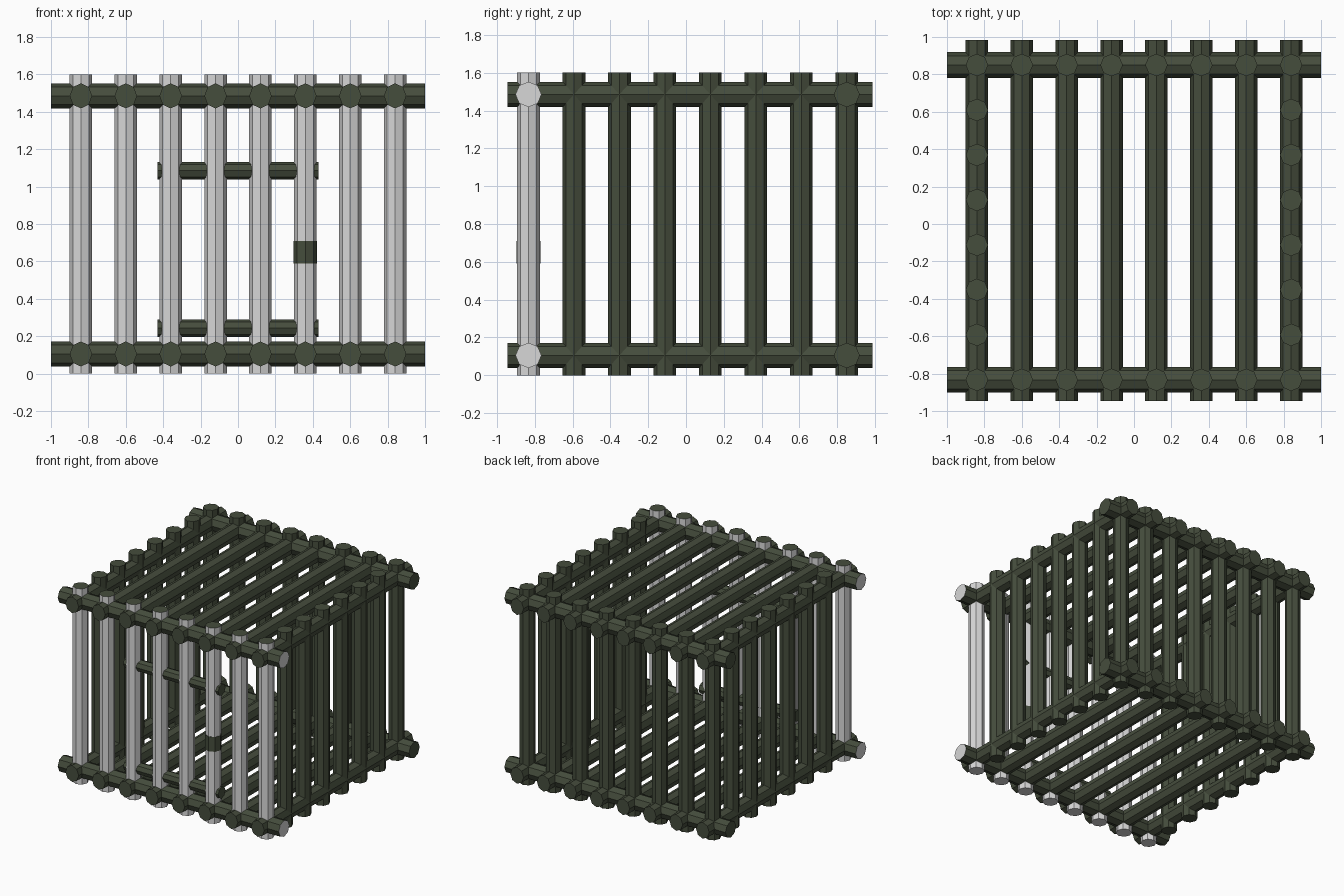
import bpy
import bmesh
from mathutils import Matrix, Vector

if "Cube" in bpy.data.objects:
    bpy.data.objects.remove(bpy.data.objects["Cube"])


def material(name, rgb):
    m = bpy.data.materials.new(name)
    m.diffuse_color = (*rgb, 1.0)
    m.use_nodes = True
    m.node_tree.nodes["Principled BSDF"].inputs["Base Color"].default_value = m.diffuse_color
    return m


GREEN = material("dark green paint", (0.060, 0.074, 0.046))
GREY = material("light grey metal", (0.68, 0.68, 0.68))

# Axis frames: local x, local y, local z (bar direction)
FRAMES = {
    "x": ((0, 1, 0), (0, 0, 1), (1, 0, 0)),
    "y": ((0, 0, 1), (1, 0, 0), (0, 1, 0)),
    "z": ((1, 0, 0), (0, 1, 0), (0, 0, 1)),
}


def bar(name, axis, center, length, ru, rv, rule=None, base=GREEN):
    """Eight-sided bar along an axis; rule(normal) picks the second material."""
    u, v, w = (Vector(a) for a in FRAMES[axis])
    rot = Matrix((u, v, w)).transposed().to_4x4()
    bm = bmesh.new()
    bmesh.ops.create_cone(bm, cap_ends=True, segments=8, radius1=1, radius2=1, depth=length)
    bmesh.ops.scale(bm, vec=(ru, rv, 1), verts=bm.verts)
    bmesh.ops.transform(bm, matrix=Matrix.Translation(center) @ rot, verts=bm.verts)
    bm.normal_update()
    me = bpy.data.meshes.new(name)
    if rule:
        for f in bm.faces:
            f.material_index = 1 if rule(f.normal) else 0
    bm.to_mesh(me)
    bm.free()
    me.materials.append(base)
    me.materials.append(GREY if base is GREEN else GREEN)
    ob = bpy.data.objects.new(name, me)
    bpy.context.collection.objects.link(ob)
    return ob


XS = [-0.84 + 0.24 * i for i in range(8)]
YF, YB = -0.833, 0.85
YS = [YF + (YB - YF) / 7 * i for i in range(8)]
LOW, HIGH = 0.105, 1.485

# Cross rails at front and back; the front ones have grey ends
for z, level in ((LOW, "lower"), (HIGH, "upper")):
    bar(f"front_{level}_rail", "x", (0, YF, z), 2.0, 0.069, 0.067, lambda n: abs(n.x) > 0.9)
    bar(f"back_{level}_rail", "x", (0, YB, z), 2.0, 0.069, 0.067)

# Floor and roof bars running front to back
for x in XS:
    bar("floor_bar", "y", (x, 0.02, LOW), 1.93, 0.067, 0.060)
    bar("roof_bar", "y", (x, 0.02, HIGH), 1.93, 0.067, 0.060)

# Upright bars: grey front with green tops, green back
for x in XS:
    bar("front_bar", "z", (x, YF, 0.8), 1.6, 0.060, 0.060, lambda n: n.z > 0.9, GREY)
    bar("back_bar", "z", (x, YB, 0.8), 1.6, 0.060, 0.060)

# Side wall uprights
for y in YS[1:-1]:
    for x, side in ((XS[0], "left"), (XS[-1], "right")):
        bar(f"{side}_wall_bar", "z", (x, y, 0.8), 1.6, 0.060, 0.060)

# Door crosspieces and lock sleeve
for z in (0.243, 1.085):
    bar("door_crosspiece", "x", (0, YF + 0.01, z), 0.86, 0.047, 0.047)
bar("door_lock", "z", (0.36, YF, 0.65), 0.12, 0.063, 0.063)
